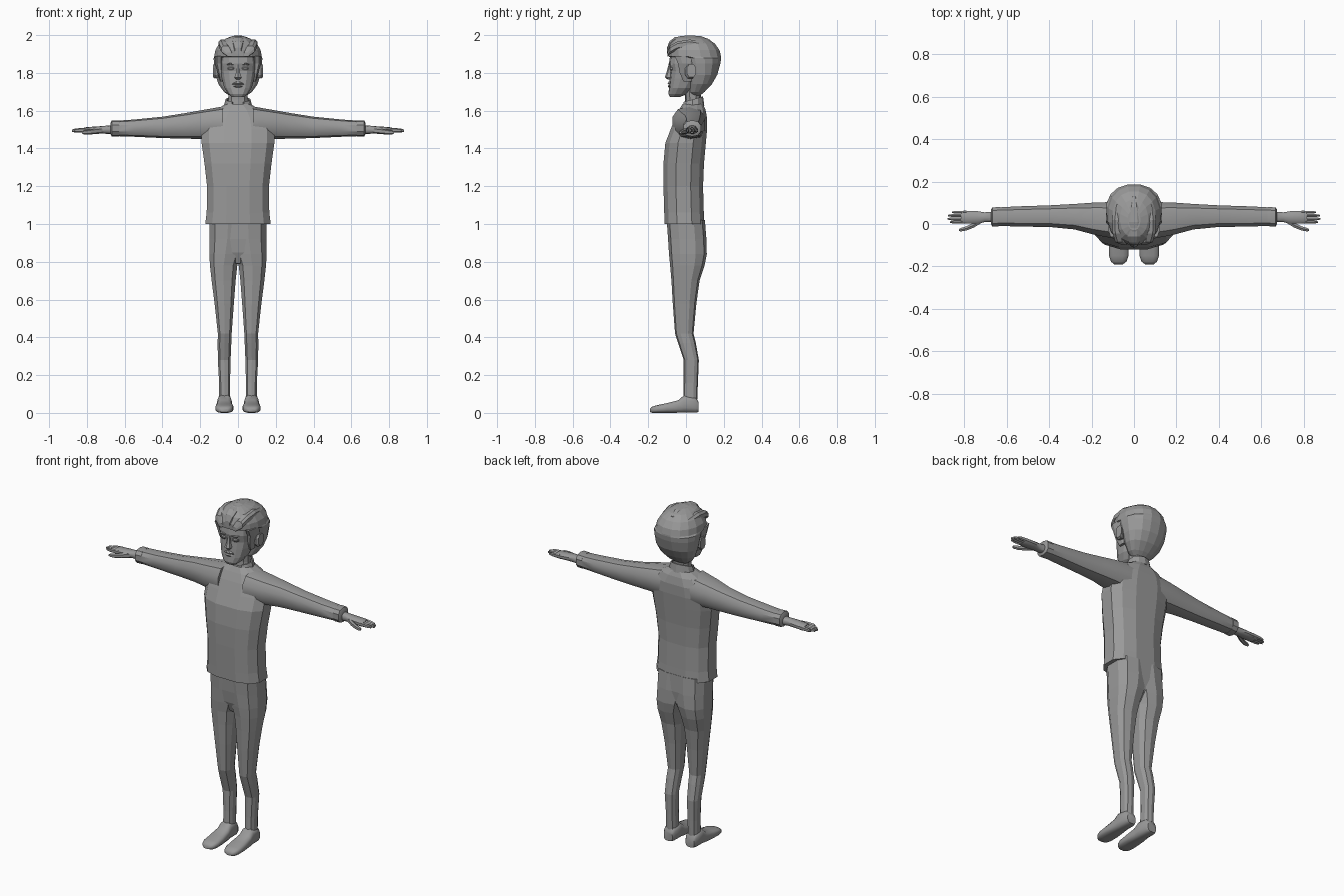
import bpy, bmesh, math

grey = bpy.data.materials.new("plain grey")
grey.diffuse_color = (0.32, 0.32, 0.32, 1)


def finish(name, bm, mirror=False, smooth=0):
    bmesh.ops.recalc_face_normals(bm, faces=bm.faces)
    me = bpy.data.meshes.new(name)
    bm.to_mesh(me)
    bm.free()
    me.materials.append(grey)
    ob = bpy.data.objects.new(name, me)
    bpy.context.collection.objects.link(ob)
    if mirror:
        m = ob.modifiers.new("mirror", 'MIRROR')
        m.use_mirror_merge = False
    if smooth:
        bpy.ops.object.select_all(action='DESELECT')
        ob.select_set(True)
        bpy.context.view_layer.objects.active = ob
        bpy.ops.object.shade_smooth_by_angle(angle=math.radians(smooth))
    return ob


def spow(v, p):
    return math.copysign(abs(v) ** p, v)


def loft(name, axis, rings, n=12, p=0.8, mirror=False, smooth=0):
    """Skin rounded sections (position, a0, a1, b0, b1) along an axis."""
    bm = bmesh.new()
    loops = []
    for t, a0, a1, b0, b1 in rings:
        loop = []
        for i in range(n):
            w = 2 * math.pi * (i + 0.5) / n
            a = (a0 + a1) / 2 + (a1 - a0) / 2 * spow(math.cos(w), p)
            b = (b0 + b1) / 2 + (b1 - b0) / 2 * spow(math.sin(w), p)
            co = {'x': (t, a, b), 'y': (a, t, b), 'z': (a, b, t)}[axis]
            loop.append(bm.verts.new(co))
        loops.append(loop)
    for A, B in zip(loops, loops[1:]):
        for i in range(n):
            j = (i + 1) % n
            bm.faces.new((A[i], A[j], B[j], B[i]))
    bm.faces.new(loops[0])
    bm.faces.new(loops[-1])
    return finish(name, bm, mirror, smooth)


def sym(rows):
    """Sections given as (position, half width, b0, b1)."""
    return [(t, -w, w, b0, b1) for t, w, b0, b1 in rows]


# Sweater body, arms and cuffs
loft("sweater", 'z', sym([
    (1.0, .178, -.116, .10), (1.06, .17, -.118, .097), (1.2, .168, -.122, .093),
    (1.32, .182, -.122, .098), (1.43, .198, -.112, .108), (1.50, .198, -.084, .114),
    (1.56, .175, -.06, .114), (1.605, .125, -.038, .105), (1.635, .065, -.02, .092)]), p=0.75)
loft("sleeve", 'x', [
    (.08, -.075, .108, 1.44, 1.622), (.19, -.053, .104, 1.45, 1.603),
    (.28, -.028, .097, 1.452, 1.587), (.40, -.016, .09, 1.455, 1.568),
    (.55, -.014, .085, 1.462, 1.553), (.64, -.01, .08, 1.465, 1.547)],
    n=10, mirror=True, smooth=35)
loft("cuff", 'x', [(.63, -.012, .082, 1.463, 1.549), (.668, -.014, .08, 1.463, 1.549),
                   (.675, 0, .068, 1.475, 1.535)], n=10, mirror=True, smooth=35)

# Hands
loft("palm", 'x', [
    (.66, .008, .06, 1.475, 1.523), (.705, .008, .056, 1.478, 1.52),
    (.74, 0, .062, 1.48, 1.517), (.80, 0, .064, 1.478, 1.513),
    (.815, .004, .06, 1.482, 1.51)], n=10, mirror=True, smooth=40)
for k, (name, tip) in enumerate([("index_finger", .868), ("middle_finger", .88),
                                 ("ring_finger", .876), ("little_finger", .858)]):
    y = .001 + .0155 * k
    loft(name, 'x', [(.79, y, y + .016, 1.483, 1.51), (tip - .02, y, y + .0155, 1.484, 1.506),
                     (tip, y + .004, y + .012, 1.488, 1.5)], n=6, mirror=True, smooth=40)
loft("thumb", 'x', [
    (.715, .006, .03, 1.48, 1.51), (.755, -.018, .008, 1.476, 1.506),
    (.79, -.032, -.01, 1.474, 1.5), (.815, -.036, -.017, 1.474, 1.496),
    (.826, -.034, -.023, 1.479, 1.49)], n=6, mirror=True, smooth=40)

# Trousers
loft("trouser_leg", 'z', [
    (1.02, -.05, .154, -.102, .10), (.92, -.04, .154, -.095, .108),
    (.84, -.02, .155, -.09, .11), (.78, .001, .151, -.084, .098),
    (.70, .01, .142, -.077, .072), (.58, .02, .126, -.07, .055),
    (.42, .032, .108, -.058, .04), (.37, .034, .109, -.042, .052),
    (.28, .038, .108, -.012, .068), (.16, .041, .101, -.012, .063),
    (.07, .041, .101, -.015, .06)], n=10, p=.75, mirror=True)
loft("trouser_seat", 'z', sym([(1.02, .12, -.10, .10), (.92, .12, -.094, .103),
                               (.85, .09, -.085, .095), (.79, .02, -.06, .05)]), p=.7)

# Shoes
loft("shoe", 'y', [
    (.066, .043, .1, .004, .06), (.05, .035, .108, 0, .085), (-.01, .033, .11, 0, .095),
    (-.04, .03, .114, 0, .068), (-.10, .024, .119, 0, .052), (-.15, .025, .119, 0, .042),
    (-.178, .035, .109, 0, .034), (-.19, .052, .094, .004, .022)],
    n=12, p=.65, mirror=True, smooth=45)

# Neck and open standing collar
loft("neck", 'z', sym([(1.58, .06, -.01, .09), (1.66, .052, -.005, .078),
                       (1.75, .055, -.01, .08)]), n=10)
bm = bmesh.new()
rows = []
for i in range(11):
    w = math.radians(-90 + 28 + i * 30.4)
    s = (1 + math.sin(w)) / 2
    low = bm.verts.new((.078 * math.cos(w), .034 + .063 * math.sin(w), 1.598 + .03 * s))
    high = bm.verts.new((.066 * math.cos(w), .036 + .054 * math.sin(w), 1.645 + .03 * s))
    rows.append((low, high))
for (a, b), (c, d) in zip(rows, rows[1:]):
    bm.faces.new((a, c, d, b))
collar = finish("collar", bm)
sol = collar.modifiers.new("thickness", 'SOLIDIFY')
sol.thickness = .008

# Head and facial features
loft("face", 'z', sym([
    (1.672, .032, -.085, -.035), (1.688, .052, -.093, .01), (1.72, .074, -.09, .045),
    (1.77, .087, -.086, .08), (1.81, .093, -.082, .1), (1.85, .096, -.09, .1),
    (1.92, .09, -.08, .1)]), n=14)
loft("nose", 'z', sym([(1.766, .013, -.098, -.07), (1.776, .021, -.112, -.07),
                       (1.80, .012, -.104, -.07), (1.845, .008, -.092, -.07)]), n=6)
loft("upper_lip", 'z', sym([(1.738, .034, -.091, -.06), (1.744, .03, -.099, -.06),
                            (1.754, .01, -.092, -.06)]), n=8)
loft("lower_lip", 'z', sym([(1.722, .015, -.092, -.06), (1.73, .027, -.098, -.06),
                            (1.736, .033, -.092, -.06)]), n=8)
loft("eye", 'y', [(-.088, .026, .05, 1.82, 1.828), (-.083, .02, .056, 1.813, 1.833),
                  (-.06, .02, .058, 1.813, 1.833)], n=8, mirror=True)
loft("brow", 'y', [(-.093, .02, .055, 1.843, 1.85), (-.06, .014, .07, 1.836, 1.856)],
     n=6, mirror=True)
loft("ear", 'x', [(.09, .005, .04, 1.78, 1.83), (.122, -.006, .05, 1.768, 1.845),
                  (.132, .004, .054, 1.775, 1.848)], n=8, mirror=True)

# Hair: cap with fringe, then raised locks over the crown
loft("hair", 'z', sym([
    (1.68, .048, .025, .075), (1.70, .076, .012, .10), (1.74, .105, .008, .138),
    (1.79, .122, -.005, .167), (1.85, .13, -.03, .184), (1.878, .131, -.045, .188),
    (1.886, .128, -.096, .188), (1.92, .122, -.098, .18), (1.955, .102, -.085, .155),
    (1.982, .066, -.062, .115), (1.995, .03, -.03, .065)]), n=16, p=.9)
loft("crown_lock", 'y', sym([
    (-.1, .016, 1.9, 1.935), (-.088, .026, 1.92, 1.968), (-.06, .032, 1.95, 1.99),
    (.01, .034, 1.97, 2.0), (.08, .028, 1.96, 1.996), (.13, .012, 1.94, 1.975)]), n=8)
loft("side_lock", 'y', [
    (-.098, .03, .06, 1.885, 1.91), (-.085, .042, .09, 1.9, 1.945),
    (-.045, .05, .102, 1.92, 1.968), (.02, .052, .105, 1.93, 1.978),
    (.09, .048, .095, 1.92, 1.965), (.13, .045, .07, 1.92, 1.945)], n=8, mirror=True)
loft("sideburn", 'z', [
    (1.755, .08, .096, -.015, .03), (1.80, .08, .108, -.035, .03),
    (1.85, .08, .122, -.045, .05), (1.89, .08, .122, -.065, .06)], n=8, mirror=True)
